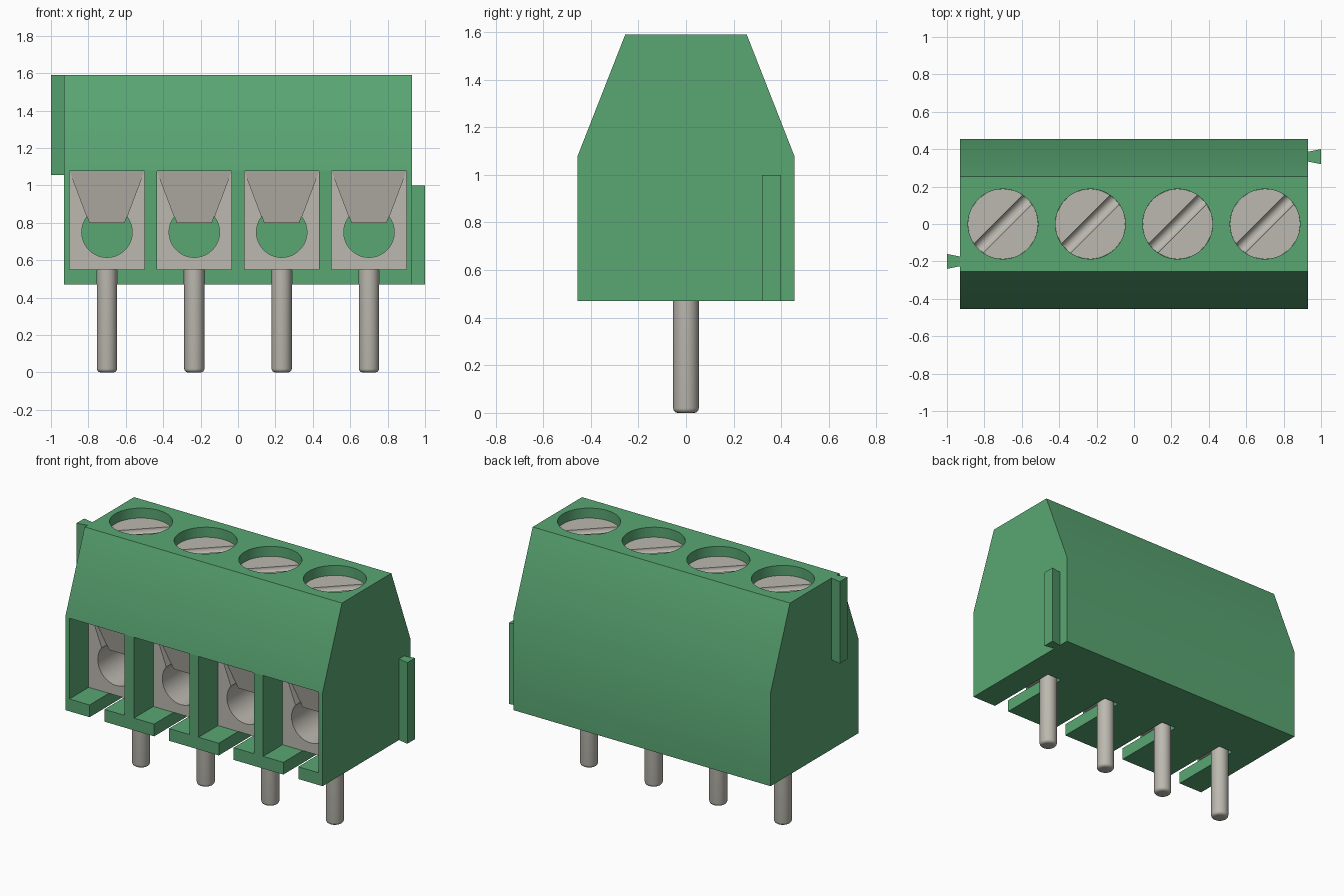
import bpy, bmesh, math
from mathutils import Matrix, Vector

cube = bpy.data.objects.get("Cube")
if cube:
    bpy.data.objects.remove(cube, do_unlink=True)


def material(name, rgb, roughness):
    m = bpy.data.materials.new(name)
    m.use_nodes = True
    m.diffuse_color = (*rgb, 1)
    bsdf = m.node_tree.nodes["Principled BSDF"]
    bsdf.inputs["Base Color"].default_value = (*rgb, 1)
    bsdf.inputs["Roughness"].default_value = roughness
    return m


GREEN = material("green plastic", (0.10, 0.38, 0.17), 0.5)
METAL = material("warm grey metal", (0.50, 0.48, 0.43), 0.4)


def finish(name, bm, mat=None):
    bmesh.ops.recalc_face_normals(bm, faces=bm.faces)
    me = bpy.data.meshes.new(name)
    bm.to_mesh(me)
    bm.free()
    ob = bpy.data.objects.new(name, me)
    bpy.context.collection.objects.link(ob)
    if mat:
        me.materials.append(mat)
    return ob


def hull(name, points, mat=None):
    """Convex solid around a few points."""
    bm = bmesh.new()
    for p in points:
        bm.verts.new(p)
    bmesh.ops.convex_hull(bm, input=bm.verts[:])
    bmesh.ops.dissolve_limit(bm, angle_limit=0.001, verts=bm.verts[:], edges=bm.edges[:])
    return finish(name, bm, mat)


def box(name, x, y, z, mat=None):
    return hull(name, [(a, b, c) for a in x for b in y for c in z], mat)


def cylinder(name, centre, radius, length, axis=(0, 0, 1), mat=None, bevel=0):
    """Cylinder along any axis, with an optional rounded lower rim."""
    bm = bmesh.new()
    bmesh.ops.create_cone(bm, cap_ends=True, segments=48, radius1=radius,
                          radius2=radius, depth=length)
    if bevel:
        rim = [e for e in bm.edges if all(v.co.z < 0 for v in e.verts)]
        bmesh.ops.bevel(bm, geom=rim, offset=bevel, segments=4, profile=0.5,
                        affect='EDGES')
    turn = Vector((0, 0, 1)).rotation_difference(Vector(axis)).to_matrix().to_4x4()
    bm.transform(Matrix.Translation(centre) @ turn)
    return finish(name, bm, mat)


def cut(ob, cutters):
    """Subtract the cutters, apply the result and discard them."""
    for c in cutters:
        c.hide_render = True
        mod = ob.modifiers.new("cut", 'BOOLEAN')
        mod.operation, mod.solver, mod.object = 'DIFFERENCE', 'EXACT', c
    bpy.context.view_layer.update()
    graph = bpy.context.evaluated_depsgraph_get()
    result = bpy.data.meshes.new_from_object(ob.evaluated_get(graph))
    ob.modifiers.clear()
    ob.data = result
    for c in cutters:
        bpy.data.objects.remove(c, do_unlink=True)


def smooth(ob):
    bpy.ops.object.select_all(action='DESELECT')
    ob.select_set(True)
    bpy.context.view_layer.objects.active = ob
    bpy.ops.object.shade_smooth_by_angle(angle=math.radians(30))


# Main dimensions
HALF_X, HALF_Y = 0.93, 0.455
BASE, SHOULDER, TOP = 0.47, 1.08, 1.59
FLOOR, FACE, BACK = 0.55, -0.255, 0.25
POLES = [(i - 1.5) * 0.467 for i in range(4)]
PIN_R, SCREW_R, SCREW_TOP = 0.054, 0.187, 1.525

# Housing: tapered block with wire pockets, pin slots and screw wells
section = [(HALF_Y, BASE), (HALF_Y, SHOULDER), (0.255, TOP)]
housing = hull("housing", [(sx * HALF_X, sy * y, z) for sx in (-1, 1)
                           for sy in (-1, 1) for y, z in section], GREEN)
cutters = []
for x in POLES:
    cutters += [
        box("pocket_cutter", (x - 0.2, x + 0.2), (-0.6, BACK), (FLOOR, SHOULDER - 0.002)),
        box("slot_cutter", (x - PIN_R, x + PIN_R), (-0.6, 0.06), (BASE - 0.1, FLOOR + 0.05)),
        cylinder("well_cutter", (x, 0, 1.5), SCREW_R, 0.4),
    ]
cut(housing, cutters)
smooth(housing)


# Interlocking dovetail tabs on the two ends
def tab(name, side, y, z):
    return hull(name, [(side * x, y + s * w, h) for x, w in ((0.92, 0.024), (1.0, 0.04))
                       for s in (-1, 1) for h in z], GREEN)


tab("left_tab", 1, 0.36, (BASE, 1.0))
tab("right_tab", -1, -0.2, (1.055, TOP))

# Wire guide: a tapering tongue that leans back into the wire hole
LEAN = 0.06


def guide(name, x, front, offset, z_low, z_high, thick=0.0, mat=None):
    pts = []
    for z in (z_low, z_high):
        t = (SHOULDER - z) / (SHOULDER - 0.8)
        w, y = 0.2 - 0.106 * t, FACE + LEAN * t + offset
        for s in (-1, 1):
            pts += [(x + s * w, y, z),
                    (x + s * w, y + thick if front is None else front, z)]
    return hull(name, pts, mat)


for n, x in enumerate(POLES, 1):
    # Clamp block with a round wire hole
    clamp = box(f"clamp_block_{n}", (x - 0.2, x + 0.2), (FACE, BACK), (FLOOR, SHOULDER - 0.002), METAL)
    cut(clamp, [cylinder("hole_cutter", (x, 0, 0.75), 0.135, 1.2, (0, 1, 0)),
                guide("guide_cutter", x, -0.4, 0, 0.8, 1.1)])
    smooth(clamp)
    guide(f"wire_guide_{n}", x, None, -0.001, 0.8, 1.07, 0.03, METAL)

    # Solder pin
    smooth(cylinder(f"pin_{n}", (x, 0, 0.28), PIN_R, 0.56, mat=METAL, bevel=0.02))

    # Screw with a diagonal rounded slot
    screw = cylinder(f"screw_{n}", (x, 0, (1.3 + SCREW_TOP) / 2), SCREW_R - 0.0005,
                     SCREW_TOP - 1.3, mat=METAL)
    cut(screw, [cylinder("groove_cutter", (x, 0, SCREW_TOP), 0.035, 0.6, (1, 1, 0))])
    smooth(screw)
